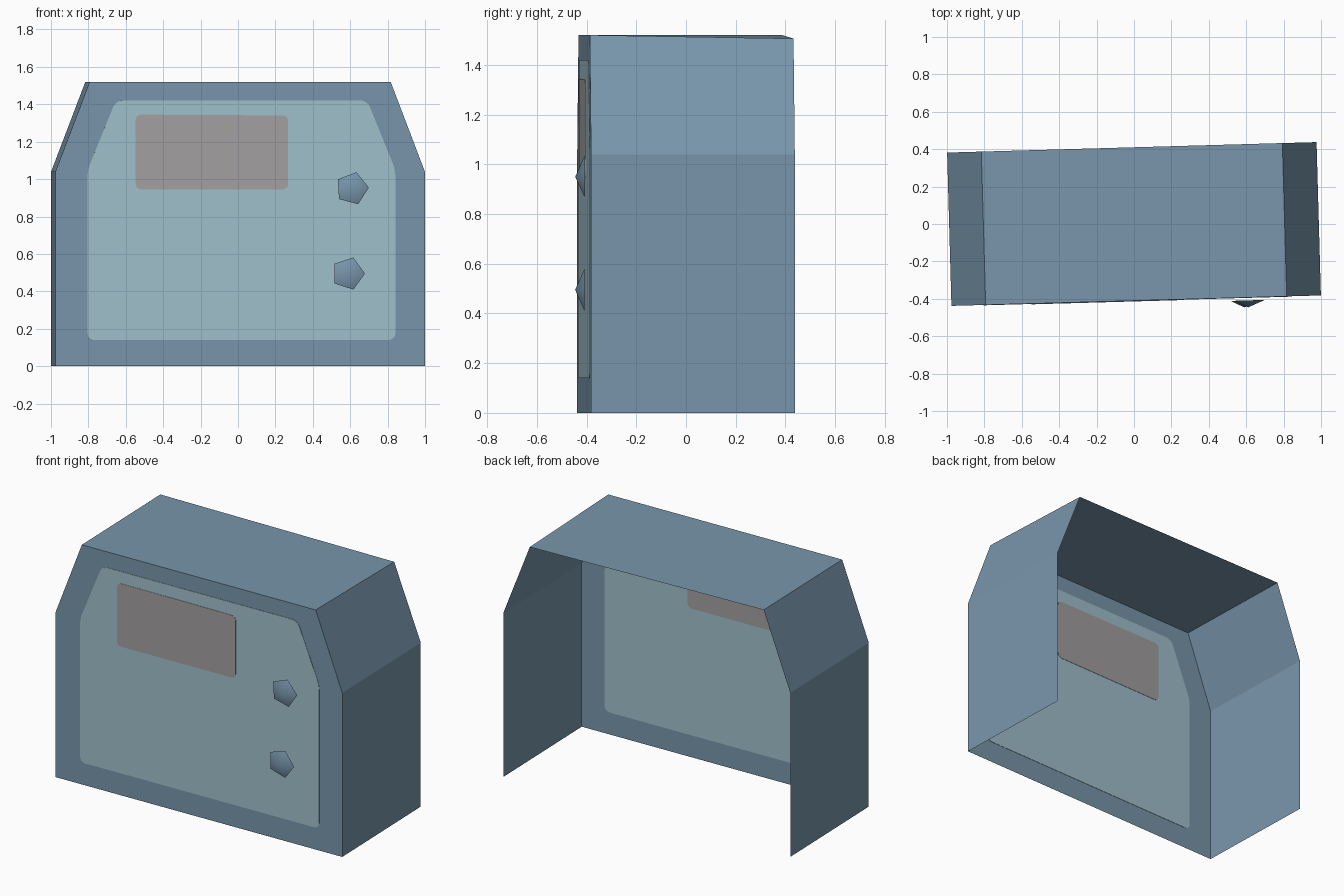
import bpy, bmesh, math
from mathutils import Matrix, Vector

if "Cube" in bpy.data.objects:
    bpy.data.objects.remove(bpy.data.objects["Cube"])

HALF_DEPTH = 0.41
TURN = Matrix.Rotation(math.radians(1.62), 4, 'Z')


def make_material(name, rgb):
    linear = [((c / 255 + 0.055) / 1.055) ** 2.4 for c in rgb] + [1.0]
    mat = bpy.data.materials.new(name)
    mat.use_nodes = True
    mat.diffuse_color = linear
    bsdf = mat.node_tree.nodes["Principled BSDF"]
    bsdf.inputs["Base Color"].default_value = linear
    bsdf.inputs["Roughness"].default_value = 0.8
    return mat


def add_object(name, bm, mat):
    mesh = bpy.data.meshes.new(name)
    bm.transform(TURN)
    bm.to_mesh(mesh)
    bm.free()
    mesh.materials.append(mat)
    obj = bpy.data.objects.new(name, mesh)
    bpy.context.collection.objects.link(obj)
    return obj


def add_plate(name, outline, radius, thickness, mat):
    """Thin plate with rounded corners, set through the front sheet."""
    bm = bmesh.new()
    y = -HALF_DEPTH - thickness / 2
    bm.faces.new([bm.verts.new((x, y, z)) for x, z in outline])
    bmesh.ops.bevel(bm, geom=bm.verts[:], offset=radius, segments=4,
                    profile=0.5, affect='VERTICES')
    new = bmesh.ops.extrude_face_region(bm, geom=bm.faces[:])
    moved = [g for g in new["geom"] if isinstance(g, bmesh.types.BMVert)]
    bmesh.ops.translate(bm, verts=moved, vec=(0, thickness, 0))
    bmesh.ops.recalc_face_normals(bm, faces=bm.faces[:])
    return add_object(name, bm, mat)


def add_knob(name, x, z, spin, mat):
    """Low five-sided cone pointing forward."""
    bm = bmesh.new()
    bmesh.ops.create_cone(bm, cap_ends=True, segments=5, radius1=0.09,
                          radius2=0, depth=0.037)
    bmesh.ops.remove_doubles(bm, verts=bm.verts[:], dist=0.0001)
    # first corner of the pentagon points toward +x
    first = max(bm.verts, key=lambda v: v.co.y).co
    align = math.radians(spin) - math.atan2(first.y, first.x)
    bm.transform(Matrix.Translation((x, -0.444, z))
                 @ Matrix.Rotation(math.pi / 2, 4, 'X')
                 @ Matrix.Rotation(align, 4, 'Z'))
    obj = add_object(name, bm, mat)
    bpy.ops.object.select_all(action='DESELECT')
    obj.select_set(True)
    bpy.context.view_layer.objects.active = obj
    bpy.ops.object.shade_smooth_by_angle(angle=math.radians(45))


shell_blue = make_material("shell blue", (120, 150, 172))
panel_blue = make_material("pale panel blue", (161, 193, 204))
screen_grey = make_material("screen grey", (163, 160, 160))

# Casing: front sheet, sides, shoulders and top; open at back and bottom
profile = [(-0.988, 0), (-0.988, 1.04), (-0.805, 1.52),
           (0.805, 1.52), (0.988, 1.04), (0.988, 0)]
bm = bmesh.new()
front = [bm.verts.new((x, -HALF_DEPTH, z)) for x, z in profile]
back = [bm.verts.new((x, HALF_DEPTH, z)) for x, z in profile]
back[3].co.z -= 0.014
bm.faces.new(front)
for i in range(len(profile) - 1):
    bm.faces.new((front[i], back[i], back[i + 1], front[i + 1]))
bmesh.ops.recalc_face_normals(bm, faces=bm.faces[:])
bm.normal_update()
if bm.faces[:][0].normal.y > 0:
    bmesh.ops.reverse_faces(bm, faces=bm.faces[:])
add_object("casing", bm, shell_blue)

# Front panel and screen
add_plate("front_panel",
          [(-0.816, 0.14), (0.83, 0.14), (0.83, 1.05),
           (0.68, 1.42), (-0.665, 1.42), (-0.816, 1.05)],
          0.035, 0.004, panel_blue)
add_plate("screen",
          [(-0.56, 0.945), (0.257, 0.945), (0.257, 1.34), (-0.56, 1.345)],
          0.03, 0.008, screen_grey)

# Knobs
add_knob("upper_knob", 0.598, 0.95, 3, shell_blue)
add_knob("lower_knob", 0.577, 0.495, 0, shell_blue)
